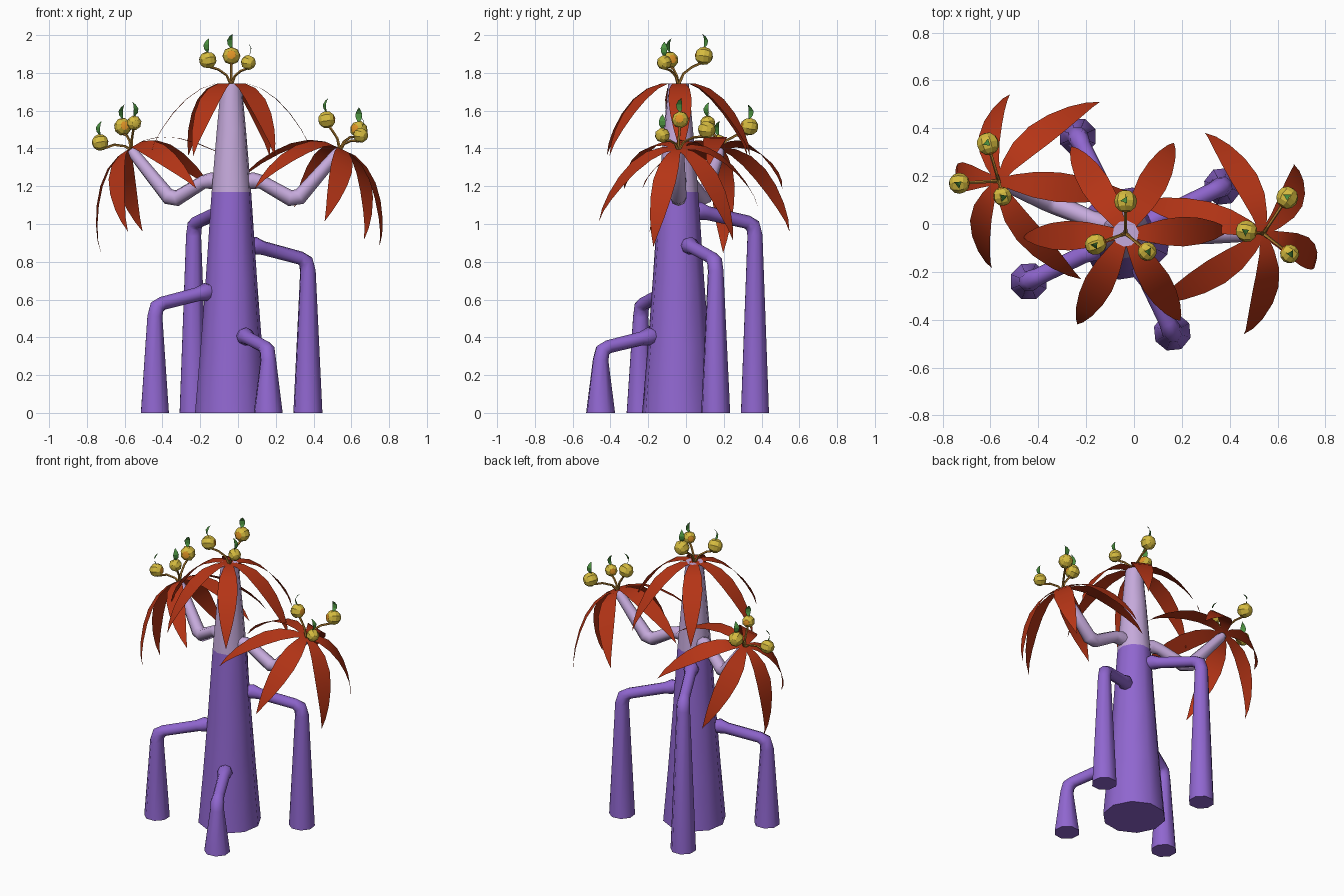
import bpy, bmesh, math
from mathutils import Vector, Matrix

if "Cube" in bpy.data.objects:
    bpy.data.objects.remove(bpy.data.objects["Cube"])


def mat(name, rgb):
    m = bpy.data.materials.new(name)
    m.diffuse_color = (*rgb, 1)
    m.use_nodes = True
    m.node_tree.nodes["Principled BSDF"].inputs["Base Color"].default_value = m.diffuse_color
    return m


PURPLE = mat("purple_bark", (0.28, 0.135, 0.63))
LILAC = mat("lilac_bark", (0.56, 0.40, 0.71))
RED = mat("red_frond", (0.46, 0.035, 0.008))
YELLOW = mat("yellow_fruit", (0.67, 0.50, 0.05))
ORANGE = mat("orange_dimple", (0.75, 0.30, 0.02))
STEM = mat("brown_stem", (0.42, 0.20, 0.03))
GREEN = mat("green_leaf", (0.07, 0.28, 0.05))


def finish(bm, name, mats, angle=50):
    me = bpy.data.meshes.new(name)
    bm.to_mesh(me)
    bm.free()
    for m in mats:
        me.materials.append(m)
    me.shade_smooth()
    me.set_sharp_from_angle(angle=math.radians(angle))
    ob = bpy.data.objects.new(name, me)
    bpy.context.collection.objects.link(ob)
    return ob


def tube(bm, pts, radii, n=8, index=0):
    """Sweep an n-sided ring along the points."""
    pts = [Vector(p) for p in pts]
    rings, prev = [], None
    for i, p in enumerate(pts):
        a = (p - pts[i - 1]).normalized() if i else Vector()
        b = (pts[i + 1] - p).normalized() if i < len(pts) - 1 else Vector()
        t = (a + b).normalized()
        if prev is None:
            u = t.orthogonal().normalized()
        else:
            u = prev.rotation_difference(t) @ u
        prev = t
        v = t.cross(u)
        rings.append([bm.verts.new(p + radii[i] * (u * math.cos(k * math.tau / n)
                      + v * math.sin(k * math.tau / n))) for k in range(n)])
    for r, s in zip(rings, rings[1:]):
        for k in range(n):
            f = bm.faces.new((r[k], r[(k + 1) % n], s[(k + 1) % n], s[k]))
            f.material_index = index
    bm.faces.new(rings[0][::-1]).material_index = index
    bm.faces.new(rings[-1]).material_index = index


def blade(bm, stations, M, index=0):
    """Flat curved leaf; stations are (out, up, half width)."""
    rows = []
    for x, z, w in stations:
        ws = (0,) if w == 0 else (-w, w)
        rows.append([bm.verts.new(M @ Vector((x, y, z))) for y in ws])
    for a, b in zip(rows, rows[1:]):
        vs = a + b[::-1]
        if len(vs) > 2:
            bm.faces.new(vs).material_index = index


CX, CY = -0.035, -0.04

# Trunk: purple below, lilac above
bm = bmesh.new()
prof = [(0, .195), (.35, .165), (.7, .138), (1.17, .106), (1.5, .078), (1.745, .055)]
tube(bm, [(CX, CY, z) for z, r in prof], [r for z, r in prof], 10)
for f in bm.faces:
    f.material_index = int(f.calc_center_median().z > 1.17)
finish(bm, "trunk", [PURPLE, LILAC])

# Stilt roots: foot x, foot y, knee height, joint height, trunk radius at joint
ROOTS = [("front_left_root", -.44, -.24, .58, .64, .14),
         ("right_root", .37, .157, .82, .885, .125),
         ("front_right_root", .16, -.452, .35, .405, .16),
         ("back_root", -.235, .365, 1.01, 1.07, .11)]
for name, x, y, kz, jz, r in ROOTS:
    foot, c = Vector((x, y, 0)), Vector((CX, CY, 0))
    d = (foot - c).normalized()
    up = Vector((0, 0, 1))
    pts = [c + d * (r - .03) + up * jz, c + d * (r + .015) + up * jz,
           c + d * (r + .06) + up * (jz - .012), foot - d * .045 + up * kz,
           foot - d * .012 + up * (kz - .02), foot + up * (kz - .07), foot]
    bm = bmesh.new()
    tube(bm, pts, [.036, .048, .037, .036, .042, .043, .08])
    finish(bm, name, [PURPLE])

# Two lilac arms that dip and rise to their crowns
TIPS = {"right": Vector((.54, -.04, 1.39)), "left": Vector((-.565, .18, 1.39))}
for side, tip in TIPS.items():
    def at(t, z):
        return (CX + (tip.x - CX) * t, CY + (tip.y - CY) * t, z)
    bm = bmesh.new()
    tube(bm, [at(.05, 1.22), at(.2, 1.23), at(.28, 1.222), at(.54, 1.137),
              at(.63, 1.145), at(.97, 1.37), at(1, 1.392)],
         [.036, .044, .037, .043, .043, .031, .022])
    finish(bm, side + "_arm", [LILAC])

# Crowns of six drooping fronds: origin, lean direction, lean, first frond angle
FROND = [(0, 0, .014), (.08, 0, .035), (.16, -.028, .054), (.24, -.085, .062),
         (.31, -.16, .055), (.37, -.245, .038), (.41, -.32, .018), (.43, -.385, 0)]
CROWNS = [("top", Vector((CX, CY, 1.745)), 0, 0, 2),
          ("right", TIPS["right"] + Vector((0, 0, .01)), 0, 25, -18),
          ("left", TIPS["left"] + Vector((0, 0, .01)), 174, 32, 0)]
for name, o, lean_dir, lean, first in CROWNS:
    base = (Matrix.Translation(o) @ Matrix.Rotation(math.radians(lean_dir), 4, 'Z')
            @ Matrix.Rotation(math.radians(lean), 4, 'Y'))
    bm = bmesh.new()
    for k in range(6):
        blade(bm, FROND, base @ Matrix.Rotation(math.radians(first + 60 * k), 4, 'Z'))
    finish(bm, name + "_fronds", [RED])

# Fruit sprigs: curved stem, faceted fruit with orange dimple, green leaf
FRUITS = {"top": [(-.16, -.085, 1.868, .046), (-.035, .095, 1.89, .048), (.055, -.115, 1.855, .04)],
          "right": [(.64, .11, 1.50, .047), (.47, -.03, 1.552, .046), (.65, -.125, 1.47, .04)],
          "left": [(-.61, .335, 1.515, .048), (-.73, .17, 1.432, .044), (-.55, .115, 1.535, .04)]}
LEAF = [(0, 0, .005), (.012, .02, .016), (.014, .042, .018), (.004, .062, .01), (-.012, .077, 0)]
for name, o, *_ in CROWNS:
    for i, (x, y, z, r) in enumerate(FRUITS[name]):
        c = Vector((x, y, z))
        flat = Vector((x - o.x, y - o.y, 0))
        bm = bmesh.new()
        inward = (-flat.normalized() + Vector((0, 0, .15))).normalized()
        R = Vector((0, 0, 1)).rotation_difference(inward).to_matrix().to_4x4()
        bmesh.ops.create_uvsphere(bm, u_segments=8, v_segments=6, radius=r,
                                  matrix=Matrix.Translation(c) @ R)
        for f in bm.faces:
            f.material_index = int((f.calc_center_median() - c).normalized().dot(inward) > .9)
        end = c - Vector((0, 0, r * .8)) - flat.normalized() * r * .3
        tube(bm, [o - Vector((0, 0, .01)), o + flat * .2 + Vector((0, 0, (z - o.z) * .35)),
                  o + flat * .55 + Vector((0, 0, (z - o.z) * .6)), end],
             [.009, .007, .007, .007], 5, 2)
        blade(bm, LEAF, Matrix.Translation(c + Vector((0, 0, r * .85)))
              @ Matrix.Rotation(math.atan2(flat.y, flat.x) + .6, 4, 'Z'), 3)
        finish(bm, f"{name}_fruit_{i + 1}", [YELLOW, ORANGE, STEM, GREEN], 20)
